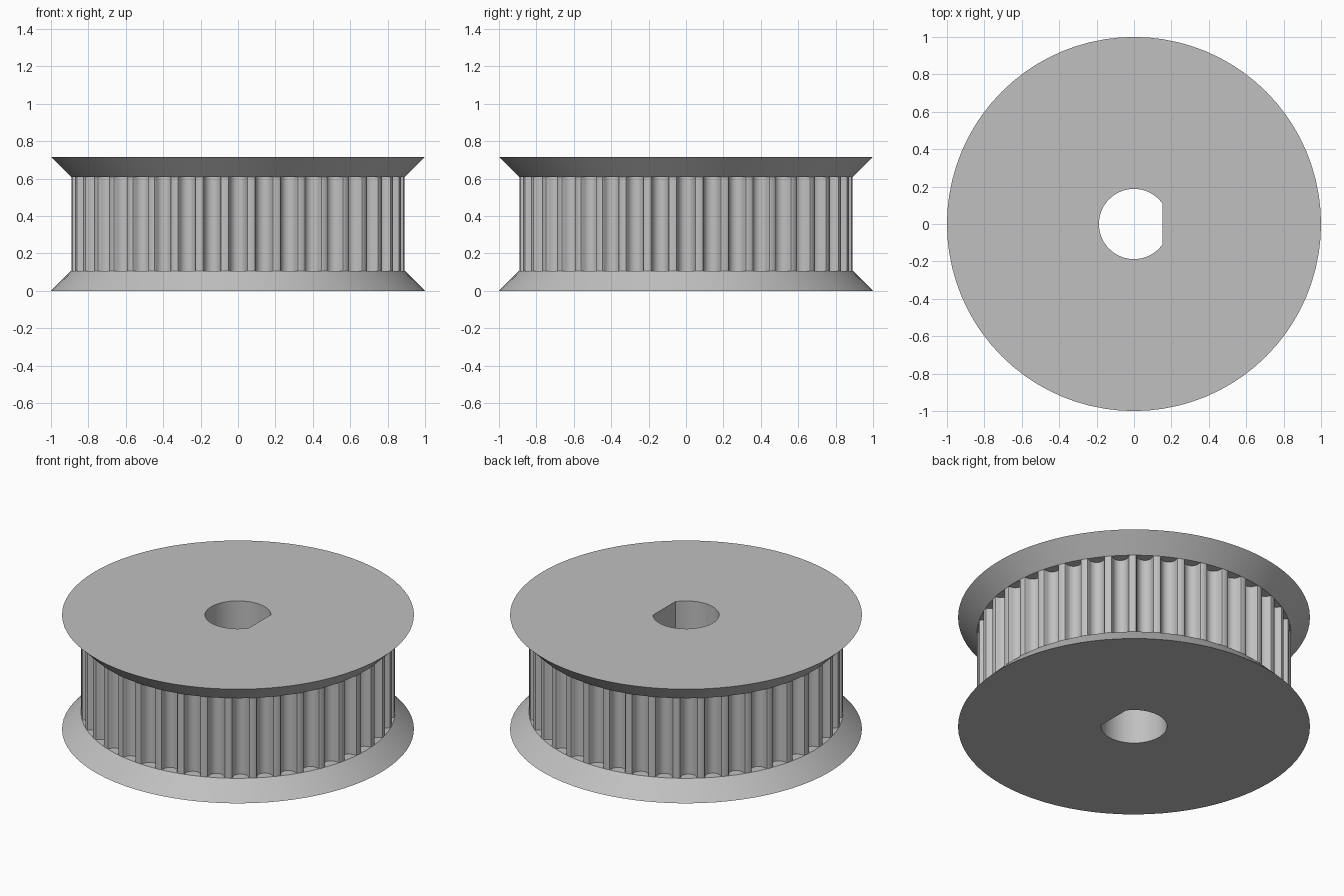
import bpy, bmesh
from math import cos, sin, pi, sqrt, acos

cube = bpy.data.objects.get("Cube")
if cube:
    bpy.data.objects.remove(cube, do_unlink=True)

# Main dimensions
RIM, BODY = 1.0, 0.893
HEIGHT, FLANGE = 0.716, 0.107
BORE, FLAT = 0.188, 0.152
TEETH = 40
GROOVE_HALF, GROOVE_DEPTH = 0.057, 0.057

# Single grey material
grey = bpy.data.materials.new("plain grey")
grey.use_nodes = True
colour = (0.53, 0.53, 0.53, 1)
grey.diffuse_color = colour
bsdf = next(n for n in grey.node_tree.nodes if n.type == 'BSDF_PRINCIPLED')
bsdf.inputs["Base Color"].default_value = colour


def circle(radius, sides=80):
    return [(radius * cos(2 * pi * i / sides), radius * sin(2 * pi * i / sides))
            for i in range(sides)]


def d_bore(sides=28):
    """Round hole with one flat on the +x side."""
    start = acos(FLAT / BORE)
    span = 2 * pi - 2 * start
    return [(BORE * cos(start + span * i / sides), BORE * sin(start + span * i / sides))
            for i in range(sides + 1)]


def toothed_outline():
    """Rounded belt grooves separated by narrow lands."""
    half = [(1, 0), (.87, .05), (.80, .17), (.73, .45), (.60, .71), (.33, .92)]
    groove = [(-a, d) for a, d in half] + [(0, 1)] + [(a, d) for a, d in reversed(half)]
    mouth = sqrt(BODY ** 2 - GROOVE_HALF ** 2)
    points = []
    for i in range(TEETH):
        c, s = cos(2 * pi * i / TEETH), sin(2 * pi * i / TEETH)
        for across, depth in groove:
            r, t = mouth - depth * GROOVE_DEPTH, across * GROOVE_HALF
            points.append((r * c - t * s, r * s + t * c))
    return points


def bored_part(name, lower, upper, z0, z1):
    """Join two outlines by walls, with the bore running through."""
    bm = bmesh.new()
    caps = [[], []]
    for outlines in ((lower, upper), (d_bore(), d_bore())):
        rings = [[bm.verts.new((x, y, z)) for x, y in pts]
                 for pts, z in zip(outlines, (z0, z1))]
        n = len(rings[0])
        for i in range(n):
            j = (i + 1) % n
            bm.faces.new((rings[0][i], rings[0][j], rings[1][j], rings[1][i]))
        for cap, ring in zip(caps, rings):
            cap += [bm.edges.get((ring[i], ring[(i + 1) % n])) for i in range(n)]
    for cap in caps:
        bmesh.ops.triangle_fill(bm, edges=cap, use_beauty=True)
    bmesh.ops.recalc_face_normals(bm, faces=bm.faces[:])
    mesh = bpy.data.meshes.new(name)
    bm.to_mesh(mesh)
    bm.free()
    mesh.materials.append(grey)
    obj = bpy.data.objects.new(name, mesh)
    bpy.context.collection.objects.link(obj)
    bpy.ops.object.select_all(action='DESELECT')
    obj.select_set(True)
    bpy.context.view_layer.objects.active = obj
    bpy.ops.object.shade_smooth_by_angle(angle=pi / 6)
    return obj


# Conical flanges above and below the toothed body
teeth = toothed_outline()
bored_part("lower_flange", circle(RIM), circle(BODY), 0, FLANGE)
bored_part("toothed_body", teeth, teeth, FLANGE, HEIGHT - FLANGE)
bored_part("upper_flange", circle(BODY), circle(RIM), HEIGHT - FLANGE, HEIGHT)
